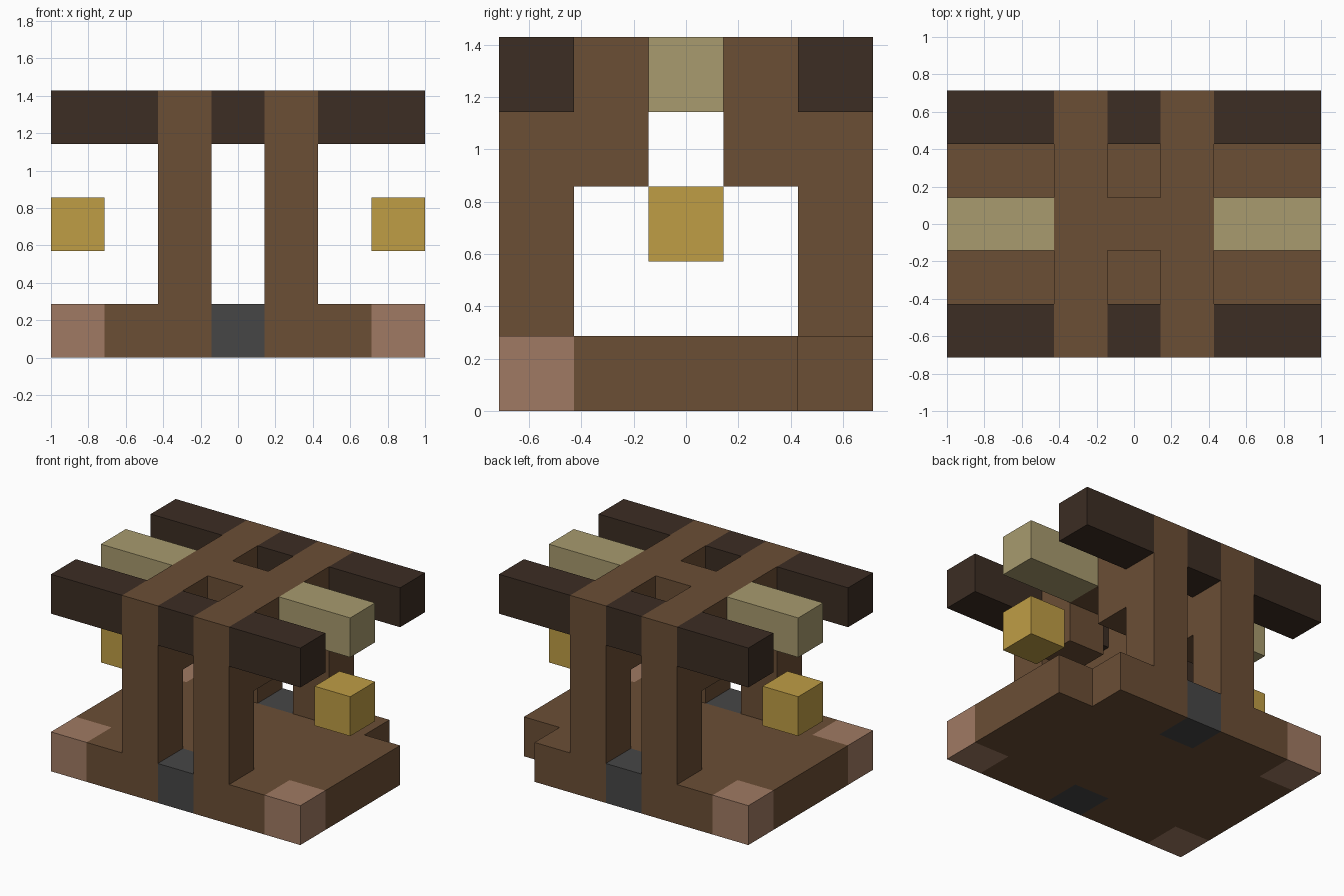
import bpy
import bmesh
from mathutils import Vector

U = 2 / 7                               # one block
ORIGIN = Vector((3.5, 2.5, 0))          # centre of the block grid

default = bpy.data.objects.get("Cube")
if default:
    bpy.data.objects.remove(default)


def material(name, *srgb):
    linear = [((c / 255 + 0.055) / 1.055) ** 2.4 for c in srgb] + [1]
    mat = bpy.data.materials.new(name)
    mat.use_nodes = True
    mat.diffuse_color = linear
    mat.node_tree.nodes["Principled BSDF"].inputs["Base Color"].default_value = linear
    return mat


def prism(name, outline, direction, mat):
    """Extrude a flat outline, given in block units, along a direction."""
    bm = bmesh.new()
    face = bm.faces.new([bm.verts.new((Vector(p) - ORIGIN) * U) for p in outline])
    side = bmesh.ops.extrude_face_region(bm, geom=[face], use_keep_orig=True)
    moved = [v for v in side["geom"] if isinstance(v, bmesh.types.BMVert)]
    bmesh.ops.translate(bm, verts=moved, vec=Vector(direction) * U)
    bmesh.ops.recalc_face_normals(bm, faces=bm.faces)
    mesh = bpy.data.meshes.new(name)
    bm.to_mesh(mesh)
    bm.free()
    mesh.materials.append(mat)
    obj = bpy.data.objects.new(name, mesh)
    bpy.context.collection.objects.link(obj)
    return obj


def block(name, x, y, z, mat, length=1):
    """A bar of whole blocks along x."""
    outline = [(x, y, z), (x + length, y, z), (x + length, y + 1, z), (x, y + 1, z)]
    return prism(name, outline, (0, 0, 1), mat)


brown = material("brown wood", 107, 78, 53)
dark = material("dark wood", 60, 45, 35)
pink = material("pinkish wood", 160, 122, 99)
grey = material("dark grey stone", 70, 70, 70)
khaki = material("pale khaki wood", 168, 155, 110)
gold = material("gold lantern", 191, 157, 69)

# Base slab, notched at the corners and at the middle of front and back
front_edge = [(0, 1), (1, 1), (1, 0), (3, 0), (3, 1), (4, 1), (4, 0), (6, 0), (6, 1), (7, 1)]
back_edge = [(7 - x, 5 - y) for x, y in front_edge]
prism("base", [(x, y, 0) for x, y in front_edge + back_edge], (0, 0, 1), brown)

# Corner blocks (the back corner on +x is missing) and stone steps
for name, x, y in (("front_right", 0, 0), ("front_left", 6, 0), ("back_right", 0, 4)):
    block(name + "_corner", x, y, 0, pink)
for name, y in (("front", 0), ("back", 4)):
    block(name + "_step", 3, y, 0, grey)

# Two arched frames, joined by a middle block
half_arch = [(0, 5), (0, 1), (1, 1), (1, 3), (2, 3), (2, 4)]
arch = half_arch + [(5 - y, z) for y, z in reversed(half_arch)]
for name, x in (("right", 2), ("left", 4)):
    prism(name + "_arch_frame", [(x, y, z) for y, z in arch], (1, 0, 0), brown)
block("frame_link", 3, 2, 4, brown)

# Roof beams: dark at the eaves, pale on the ridge
for name, y in (("front", 0), ("back", 4)):
    for part, x, length in (("right", 0, 2), ("middle", 3, 1), ("left", 5, 2)):
        block(f"{name}_{part}_eave_beam", x, y, 4, dark, length)
for name, x in (("right", 0), ("left", 5)):
    block(name + "_ridge_beam", x, 2, 4, khaki, 2)

# Hanging lanterns
for name, x in (("right", 0), ("left", 6)):
    block(name + "_lantern", x, 2, 2, gold)
